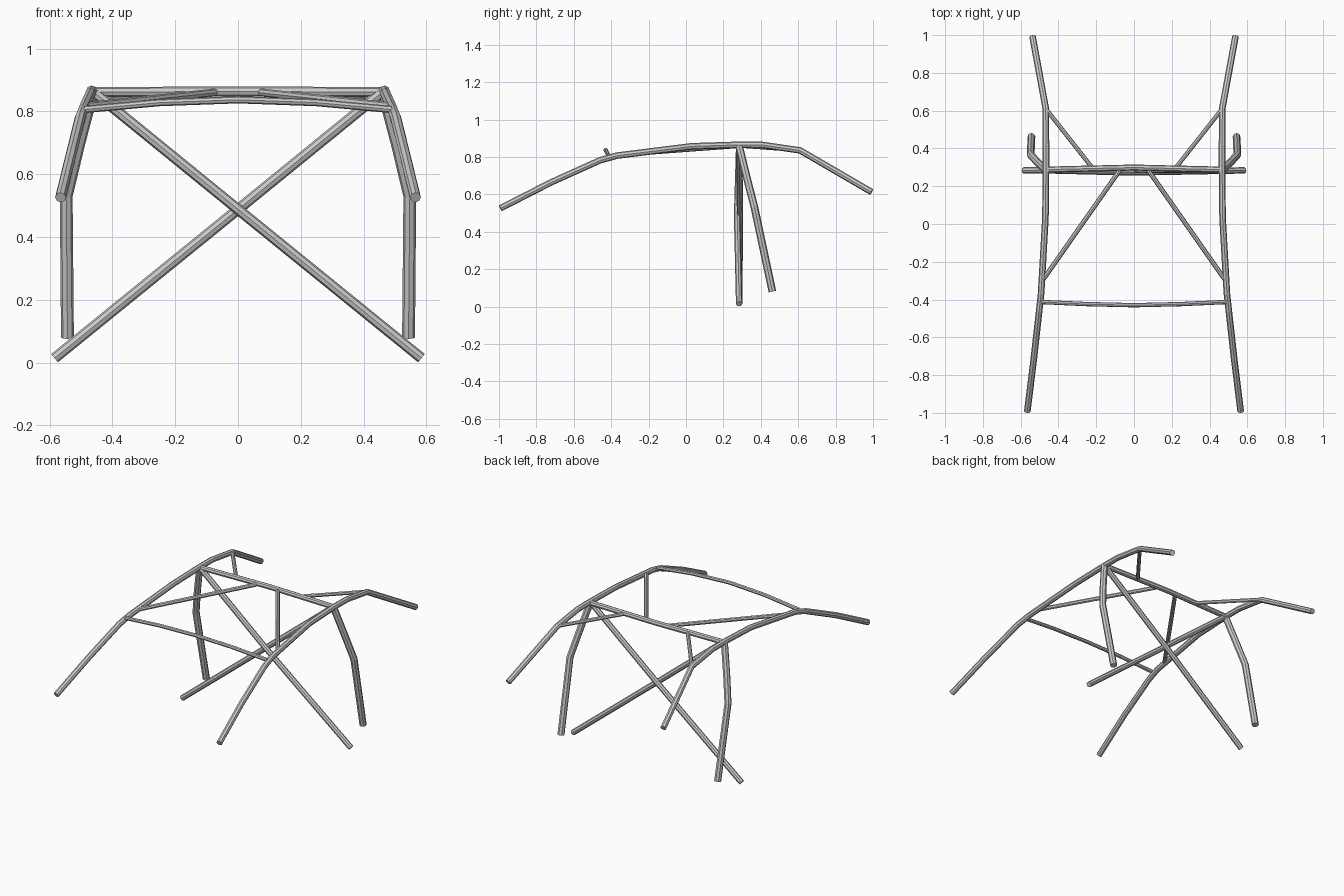
import bpy


def tube(name, pts, radius, mirror=False):
    """Eight-sided capped tube along a path, optionally with a copy across x."""
    cu = bpy.data.curves.new(name, 'CURVE')
    cu.dimensions = '3D'
    cu.bevel_depth = radius
    cu.bevel_resolution = 2
    cu.use_fill_caps = True
    for s in ((1, -1) if mirror else (1,)):
        sp = cu.splines.new('POLY')
        sp.points.add(len(pts) - 1)
        sp.use_smooth = False
        for p, (x, y, z) in zip(sp.points, pts):
            p.co = (s * x, y, z, 1)
    ob = bpy.data.objects.new(name, cu)
    bpy.context.collection.objects.link(ob)
    bpy.ops.object.select_all(action='DESELECT')
    ob.select_set(True)
    bpy.context.view_layer.objects.active = ob
    bpy.ops.object.convert(target='MESH')
    bpy.ops.object.shade_flat()
    return ob


# Long side rails: windscreen pillar, roof edge and rear stay
tube("side_rails", [
    (0.565, -0.992, 0.526), (0.531, -0.72, 0.665), (0.502, -0.46, 0.782),
    (0.492, -0.37, 0.807), (0.469, 0.03, 0.857), (0.466, 0.28, 0.865),
    (0.466, 0.41, 0.864), (0.467, 0.61, 0.835), (0.537, 0.992, 0.613)],
    0.0175, True)

# Main hoop legs, leaning back
tube("hoop_legs", [
    (0.464, 0.283, 0.862), (0.509, 0.325, 0.69), (0.547, 0.366, 0.53),
    (0.543, 0.462, 0.080)], 0.0205, True)

# Main hoop top bar
tube("hoop_top_bar", [(-0.465, 0.288, 0.862), (0, 0.299, 0.863),
                      (0.465, 0.288, 0.862)], 0.016)

# Crossed diagonals, bowed slightly apart where they pass
for name, s, bow in (("diagonal_left", 1, 0.273), ("diagonal_right", -1, 0.289)):
    tube(name, [(s * 0.584, 0.284, 0.0145), (0, bow, 0.488),
                (s * -0.455, 0.284, 0.858)], 0.017)

# Curved bar above the windscreen
tube("windscreen_bar", [
    (-0.49, -0.413, 0.806), (-0.25, -0.424, 0.828), (0, -0.430, 0.837),
    (0.25, -0.424, 0.828), (0.49, -0.413, 0.806)], 0.0115)

# Roof braces in front of and behind the hoop
tube("front_roof_braces", [(0.483, -0.297, 0.817), (0.075, 0.285, 0.860)], 0.0125, True)
tube("rear_roof_braces", [(0.467, 0.61, 0.837), (0.218, 0.294, 0.860)], 0.0115, True)
